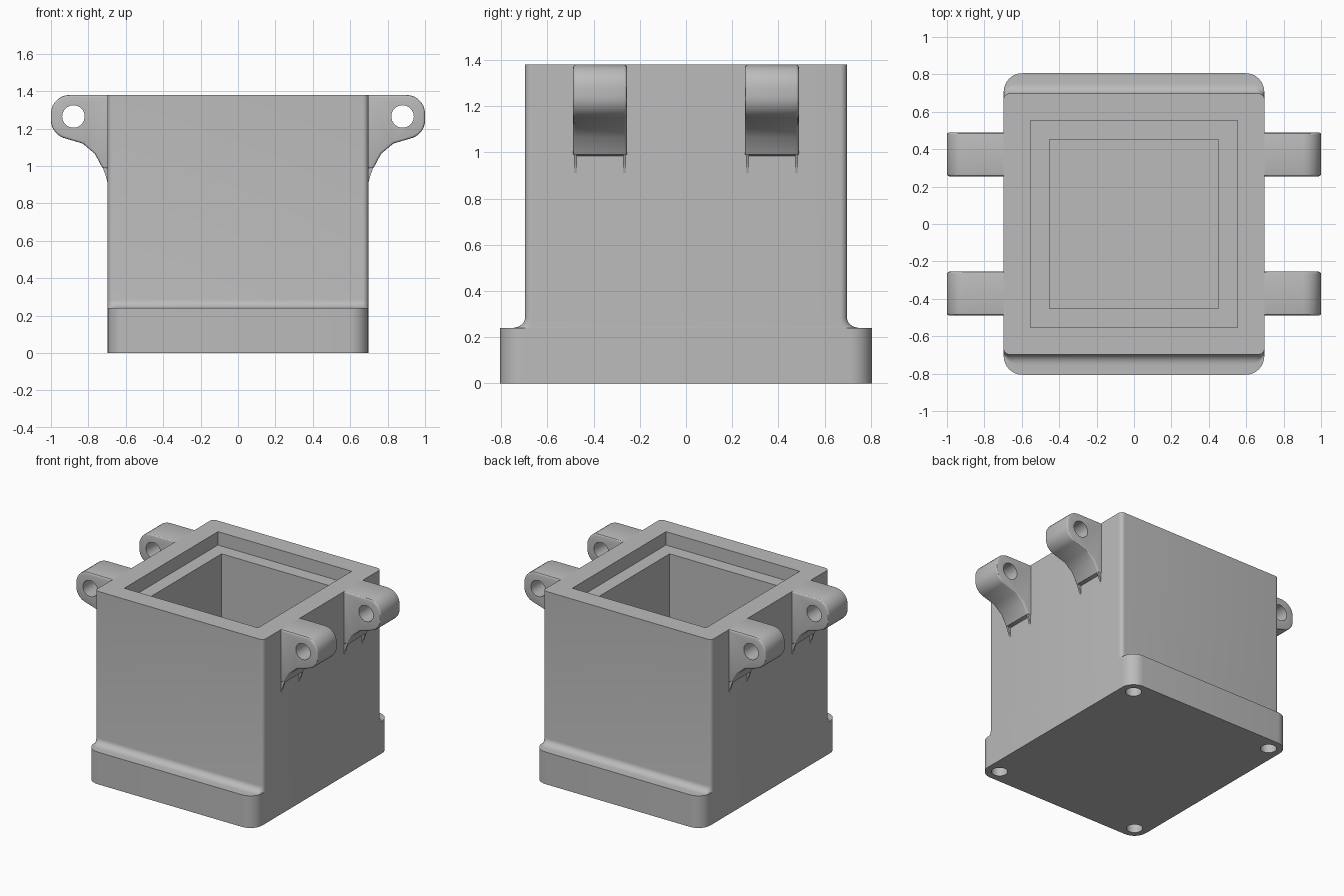
import bpy
import bmesh
from math import cos, sin, pi, radians
from mathutils import Matrix

cube = bpy.data.objects.get("Cube")
if cube:
    bpy.data.objects.remove(cube, do_unlink=True)

TOP = 1.38
WALL = 0.697

# Single grey plastic
grey = bpy.data.materials.new("plain grey")
grey.use_nodes = True
colour = (0.5, 0.5, 0.5, 1)
grey.diffuse_color = colour
grey.node_tree.nodes["Principled BSDF"].inputs["Base Color"].default_value = colour


def make(name, bm):
    bmesh.ops.recalc_face_normals(bm, faces=bm.faces[:])
    mesh = bpy.data.meshes.new(name)
    bm.to_mesh(mesh)
    bm.free()
    mesh.materials.append(grey)
    obj = bpy.data.objects.new(name, mesh)
    bpy.context.collection.objects.link(obj)
    return obj


def activate(obj):
    bpy.ops.object.select_all(action='DESELECT')
    obj.select_set(True)
    bpy.context.view_layer.objects.active = obj


def cut(obj, cutter):
    mod = obj.modifiers.new("cut", 'BOOLEAN')
    mod.operation = 'DIFFERENCE'
    mod.solver = 'EXACT'
    mod.object = cutter
    activate(obj)
    bpy.ops.object.modifier_apply(modifier=mod.name)
    bpy.data.objects.remove(cutter, do_unlink=True)


def smooth(obj):
    activate(obj)
    bpy.ops.object.shade_smooth_by_angle(angle=radians(30))


def box(half, z0, z1):
    bm = bmesh.new()
    bmesh.ops.create_cube(bm, size=1)
    bmesh.ops.scale(bm, vec=(2 * half, 2 * half, z1 - z0), verts=bm.verts)
    bmesh.ops.translate(bm, vec=(0, 0, (z0 + z1) / 2), verts=bm.verts)
    return make("cavity_cutter", bm)


def cylinder(radius, depth, place, tilt=0):
    bm = bmesh.new()
    matrix = Matrix.Translation(place) @ Matrix.Rotation(tilt, 4, 'X')
    bmesh.ops.create_cone(bm, cap_ends=True, segments=32, radius1=radius,
                          radius2=radius, depth=depth, matrix=matrix)
    return make("hole_cutter", bm)


def rounded_ring(bm, hx, hy, r, z, steps=8):
    ring = []
    for k, (sx, sy) in enumerate([(1, 1), (-1, 1), (-1, -1), (1, -1)]):
        for i in range(steps + 1):
            a = (k + i / steps) * pi / 2
            ring.append(bm.verts.new((sx * (hx - r) + r * cos(a),
                                      sy * (hy - r) + r * sin(a), z)))
    return ring


# Housing: flange, concave fillet and straight walls lofted as one shell
bm = bmesh.new()
sections = [(0.806, 0.1, 0), (0.806, 0.1, 0.24)]
for i in range(7):
    a = i / 6 * pi / 2
    spread = 1 - sin(a)
    sections.append((WALL + 0.055 * spread, 0.03 + 0.045 * spread,
                     0.285 - 0.045 * cos(a)))
sections.append((WALL, 0.03, TOP))
rings = [rounded_ring(bm, WALL, hy, r, z) for hy, r, z in sections]
for low, high in zip(rings, rings[1:]):
    for i in range(len(low)):
        j = (i + 1) % len(low)
        bm.faces.new((low[i], low[j], high[j], high[i]))
bm.faces.new(rings[0][::-1])
bm.faces.new(rings[-1])
housing = make("housing", bm)

# Stepped cavity and blind screw holes in the base
cut(housing, box(0.452, 0.2, TOP + 0.1))
cut(housing, box(0.553, TOP - 0.1, TOP + 0.2))
for sx in (-1, 1):
    for sy in (-1, 1):
        cut(housing, cylinder(0.055, 0.36, (sx * 0.597, sy * 0.706, 0)))
smooth(housing)


def prism(name, profile, y, half, side, soften=0):
    bm = bmesh.new()
    front, back = [[bm.verts.new((side * x, y + s * half, z)) for x, z in profile]
                   for s in (-1, 1)]
    caps = [bm.faces.new(front), bm.faces.new(back[::-1])]
    for i in range(len(front)):
        j = (i + 1) % len(front)
        bm.faces.new((front[i], back[i], back[j], front[j]))
    bmesh.ops.recalc_face_normals(bm, faces=bm.faces[:])
    if soften:
        edges = {e for f in caps for e in f.edges
                 if any(abs(v.co.x) > WALL + 0.001 for v in e.verts)}
        bmesh.ops.bevel(bm, geom=list(edges), offset=soften, segments=3,
                        profile=0.5, affect='EDGES', clamp_overlap=True)
    return make(name, bm)


# Lug outline: flat top, rounded tip, curved underside meeting the wall
def arc(cx, cz, r, start, end, steps=7):
    angles = [radians(start + (end - start) * i / steps) for i in range(steps + 1)]
    return [(cx + r * cos(a), cz + r * sin(a)) for a in angles]


lug_outline = [(WALL, TOP)] + arc(0.9, 1.28, 0.1, 90, 0) \
    + arc(0.9, 1.245, 0.1, 0, -70) \
    + [(0.83, 1.12), (0.765, 1.065), (0.725, 0.99), (WALL, 0.985)]
fin_outline = [(WALL, 0.91), (0.708, 0.95), (0.725, 0.995), (WALL, 1.0)]

for side, side_name in ((1, "left"), (-1, "right")):
    for y, end_name in ((-0.372, "front"), (0.372, "back")):
        tag = end_name + "_" + side_name
        lug = prism("lug_" + tag, lug_outline, y, 0.117, side, 0.012)
        cut(lug, cylinder(0.06, 0.4, (side * 0.88, y, 1.265), pi / 2))
        smooth(lug)
        # Thin tapering fins below the lug edges
        for s, fin_name in ((-1, "near"), (1, "far")):
            prism("fin_" + fin_name + "_" + tag, fin_outline,
                  y + s * 0.106, 0.007, side)
